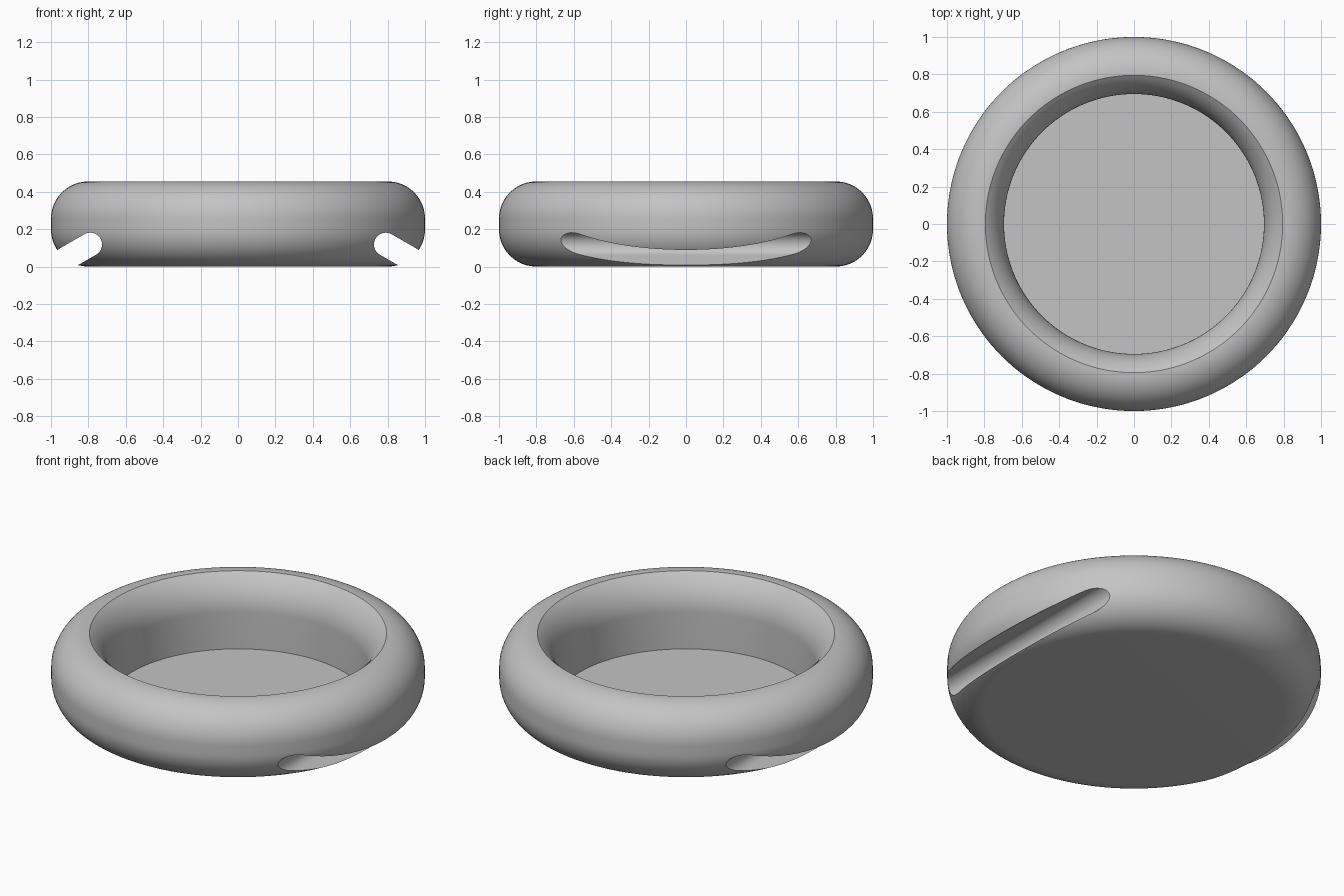
import bpy, bmesh
from math import sin, cos, pi, radians, atan2

cube = bpy.data.objects.get("Cube")
if cube:
    bpy.data.objects.remove(cube, do_unlink=True)

HEIGHT = 0.455
SEGMENTS = 144

grey = bpy.data.materials.new("plain_grey")
grey.use_nodes = True
grey.diffuse_color = (0.55, 0.55, 0.55, 1)
grey.node_tree.nodes["Principled BSDF"].inputs["Base Color"].default_value = grey.diffuse_color


def arc(cx, cz, r, start, end, steps):
    """Points on an arc in a vertical plane, angles in radians."""
    angles = [start + (end - start) * i / steps for i in range(steps + 1)]
    return [(cx + r * cos(a), cz + r * sin(a)) for a in angles]


def make_object(name, bm):
    bmesh.ops.recalc_face_normals(bm, faces=bm.faces)
    mesh = bpy.data.meshes.new(name)
    bm.to_mesh(mesh)
    bm.free()
    mesh.materials.append(grey)
    obj = bpy.data.objects.new(name, mesh)
    bpy.context.collection.objects.link(obj)
    return obj


def lathe(name, profile):
    """Spin an open profile whose ends are closed by flat discs."""
    bm = bmesh.new()
    rings = [[bm.verts.new((r * cos(2 * pi * i / SEGMENTS), r * sin(2 * pi * i / SEGMENTS), z))
              for i in range(SEGMENTS)] for r, z in profile]
    for low, high in zip(rings, rings[1:]):
        for i in range(SEGMENTS):
            j = (i + 1) % SEGMENTS
            bm.faces.new((low[i], low[j], high[j], high[i]))
    bm.faces.new(rings[0])
    bm.faces.new(rings[-1])
    return make_object(name, bm)


def groove_cutter(name, side):
    """Long round-ended slot, open downwards and outwards."""
    tilt = radians(-30)
    outline = arc(0.79, 0.118, 0.063, tilt + pi / 2, tilt + 3 * pi / 2, 24)
    reach = 0.5
    for x, z in (outline[-1], outline[0]):
        outline.append((x + reach * cos(tilt), z + reach * sin(tilt)))
    bm = bmesh.new()
    face = bm.faces.new([bm.verts.new((side * x, -1.2, z)) for x, z in outline])
    new = bmesh.ops.extrude_face_region(bm, geom=[face])["geom"]
    bmesh.ops.translate(bm, vec=(0, 2.4, 0), verts=[v for v in new if isinstance(v, bmesh.types.BMVert)])
    return make_object(name, bm)


# Rounded outer wall, sharp rim, curved inner lip, straight inner wall and floor
rim_angle = atan2(0.2, -0.15)
profile = arc(0.8, 0.2, 0.2, -pi / 2, 0, 20)
profile += arc(0.8, HEIGHT - 0.2, 0.2, 0, pi / 2, 20)
profile += arc(0.945, HEIGHT - 0.2, 0.25, rim_angle, pi, 14)
profile.append((0.695, 0.04))
bowl = lathe("bowl", profile)

# Grip grooves under both sides
for label, side in (("left", 1), ("right", -1)):
    cutter = groove_cutter(label + "_groove_cutter", side)
    cutter.hide_render = True
    cutter.hide_set(True)
    cut = bowl.modifiers.new(label + "_groove", "BOOLEAN")
    cut.object = cutter
    cut.operation = "DIFFERENCE"
    cut.solver = "EXACT"

# Apply the cuts and remove the cutters
bpy.context.view_layer.update()
graph = bpy.context.evaluated_depsgraph_get()
finished = bpy.data.meshes.new_from_object(bowl.evaluated_get(graph))
cutters = [m.object for m in bowl.modifiers]
bowl.modifiers.clear()
bowl.data = finished
for cutter in cutters:
    bpy.data.objects.remove(cutter, do_unlink=True)

# Smooth shading with crisp edges
bpy.ops.object.select_all(action="DESELECT")
bowl.select_set(True)
bpy.context.view_layer.objects.active = bowl
bpy.ops.object.shade_smooth_by_angle(angle=radians(30))
